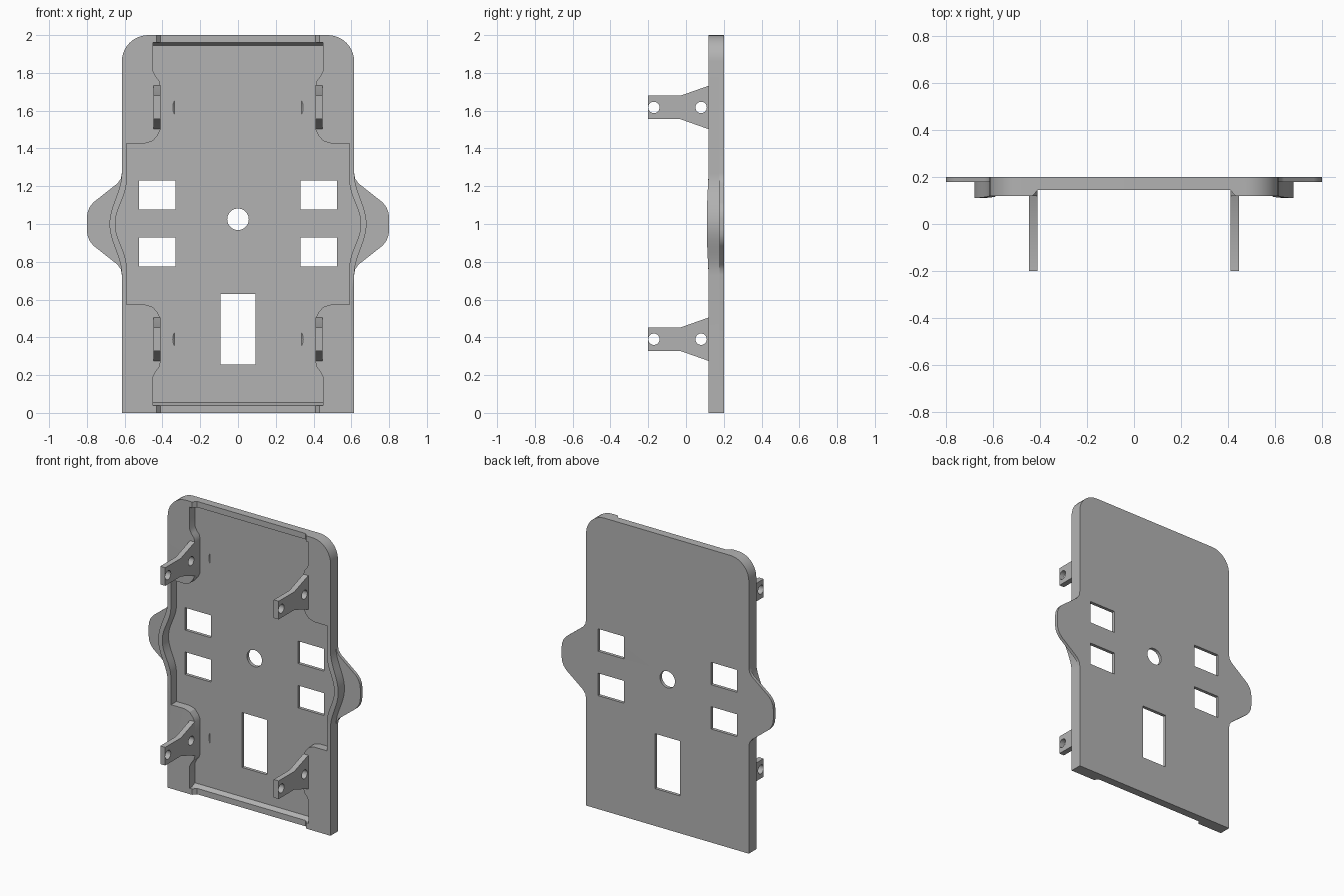
import bpy, bmesh
from math import sin, cos, pi, radians

if "Cube" in bpy.data.objects:
    bpy.data.objects.remove(bpy.data.objects["Cube"])

GREY = (0.45, 0.45, 0.45, 1)
mat = bpy.data.materials.new("plain grey")
mat.use_nodes = True
mat.diffuse_color = GREY
mat.node_tree.nodes["Principled BSDF"].inputs["Base Color"].default_value = GREY


def slab(name, loops, low, high, along="y"):
    """Extrude closed loops (first is the outline, the rest are holes) along an axis."""
    curve = bpy.data.curves.new(name, "CURVE")
    curve.dimensions = "2D"
    curve.fill_mode = "BOTH"
    curve.extrude = (high - low) / 2
    for loop in loops:
        spline = curve.splines.new("POLY")
        spline.points.add(len(loop) - 1)
        for point, (u, v) in zip(spline.points, loop):
            point.co = (u, v, 0, 1)
        spline.use_cyclic_u = True
    temp = bpy.data.objects.new(name + "_curve", curve)
    mid = (low + high) / 2
    temp.location = (0, mid, 0) if along == "y" else (mid, 0, 0)
    temp.rotation_euler = (pi / 2, 0, 0 if along == "y" else pi / 2)
    bpy.context.collection.objects.link(temp)
    bpy.context.view_layer.update()
    mesh = bpy.data.meshes.new_from_object(
        temp.evaluated_get(bpy.context.evaluated_depsgraph_get()))
    mesh.transform(temp.matrix_world)
    bpy.data.objects.remove(temp)
    bm = bmesh.new()
    bm.from_mesh(mesh)
    bmesh.ops.remove_doubles(bm, verts=bm.verts, dist=1e-5)
    bmesh.ops.recalc_face_normals(bm, faces=bm.faces)
    bm.to_mesh(mesh)
    bm.free()
    mesh.name = name
    mesh.materials.clear()
    mesh.materials.append(mat)
    obj = bpy.data.objects.new(name, mesh)
    bpy.context.collection.objects.link(obj)
    return obj


def arc(u, v, r, start, end, steps=10):
    angles = [radians(start + (end - start) * i / steps) for i in range(steps + 1)]
    return [(u + r * cos(a), v + r * sin(a)) for a in angles]


def circle(u, v, r):
    return arc(u, v, r, 0, 360, 32)[:-1]


def box(u0, u1, v0, v1):
    return [(u0, v0), (u1, v0), (u1, v1), (u0, v1)]


def mirror_x(half):
    return half + [(-x, z) for x, z in reversed(half)]


def mirror_z(half):
    return half + [(x, 2 - z) for x, z in reversed(half)]


def bulge(x, amount, reach, steps=24):
    """Soft sideways swelling centred on mid height."""
    ts = [-1 + 2 * i / steps for i in range(steps + 1)]
    return [(x + amount * (0.5 + 0.5 * cos(pi * t)), 1 + reach * t) for t in ts]


def cut(obj, cutter):
    mod = obj.modifiers.new("cut", "BOOLEAN")
    mod.operation = "DIFFERENCE"
    mod.solver = "EXACT"
    mod.object = cutter
    cutter.hide_render = True
    bpy.context.view_layer.update()
    mesh = bpy.data.meshes.new_from_object(
        obj.evaluated_get(bpy.context.evaluated_depsgraph_get()))
    obj.modifiers.clear()
    obj.data = mesh
    bpy.data.objects.remove(cutter)


WIDTH, FLOOR, BACK, FRONT = 0.615, 0.178, 0.2, 0.12
corner = arc(WIDTH - 0.14, 1.86, 0.14, 0, 90)

# Back plate with side ears and openings
ear = mirror_z([(WIDTH, 0.73), (0.62, 0.76), (0.638, 0.785), (0.765, 0.885),
                (0.785, 0.91), (0.797, 0.94), (0.8, 0.97)])
windows = [box(s * 0.33, s * 0.525, z, z + 0.153)
           for s in (-1, 1) for z in (0.775, 1.078)]
plate = slab("back_plate", [mirror_x([(WIDTH, 0)] + ear + corner),
             circle(0, 1.025, 0.057), box(-0.093, 0.093, 0.255, 0.63)] + windows,
             FLOOR, BACK)

# Raised rim around the recess
recess = mirror_z([(0.45, 0.04), (0.45, 0.19), (0.435, 0.22), (0.418, 0.24),
                   (0.41, 0.27), (0.41, 0.5), (0.425, 0.53), (0.45, 0.56),
                   (0.49, 0.573), (0.59, 0.573)] + bulge(0.59, 0.06, 0.23)[:12])
outer = [(WIDTH, 0)] + bulge(WIDTH, 0.065, 0.27) + corner
rim = slab("rim", [mirror_x(outer), mirror_x(recess)], FRONT, FLOOR)

# Lower the rim across both ends
for z in (-0.1, 1.9):
    notch = slab("notch", [box(-0.41, 0.41, z, z + 0.2)], 0.05, 0.145)
    for v in notch.data.vertices:
        if v.co.y < 0.1:
            v.co.x *= 1.2
    cut(rim, notch)

# Swell the bulged side walls slightly forward
for v in rim.data.vertices:
    if v.co.y < FRONT + 0.001 and abs(v.co.z - 1) < 0.27:
        v.co.y -= 0.01 * cos((v.co.z - 1) / 0.27 * pi / 2)

# Sloped fillets at the ends of the recess
for name, z, d in (("bottom", 0.04, 0.015), ("top", 1.96, -0.015)):
    slab(name + "_fillet", [[(FLOOR, z), (0.145, z), (FLOOR, z + d)]], -0.45, 0.45, "x")

# Four drilled brackets, and shallow tool reliefs in the floor beside them
for height, z in (("lower", 0.39), ("upper", 1.617)):
    side = [(-0.2, 0.062), (-0.03, 0.062), (FRONT, 0.115)]
    profile = [(y, z + h) for y, h in side] + [(y, z - h) for y, h in reversed(side)]
    for label, s in (("left", 1), ("right", -1)):
        lo, hi = sorted((s * 0.41, s * 0.447))
        slab(f"{height}_{label}_bracket", [profile, circle(-0.17, z, 0.03),
             circle(0.08, z, 0.03)], lo, hi, "x")
        lo, hi = sorted((s * 0.335, s * 0.405))
        relief = slab("relief", [circle(0.08, z, 0.106)], lo, hi, "x")
        for v in relief.data.vertices:
            if abs(v.co.x) > 0.37:
                v.co.y = 0.08 + (v.co.y - 0.08) * 0.5
                v.co.z = z + (v.co.z - z) * 0.5
        cut(plate, relief)

# Smooth the curved walls, keep the edges sharp
for obj in bpy.context.scene.objects:
    obj.select_set(obj.type == "MESH")
bpy.context.view_layer.objects.active = plate
bpy.ops.object.shade_smooth_by_angle(angle=radians(30))
